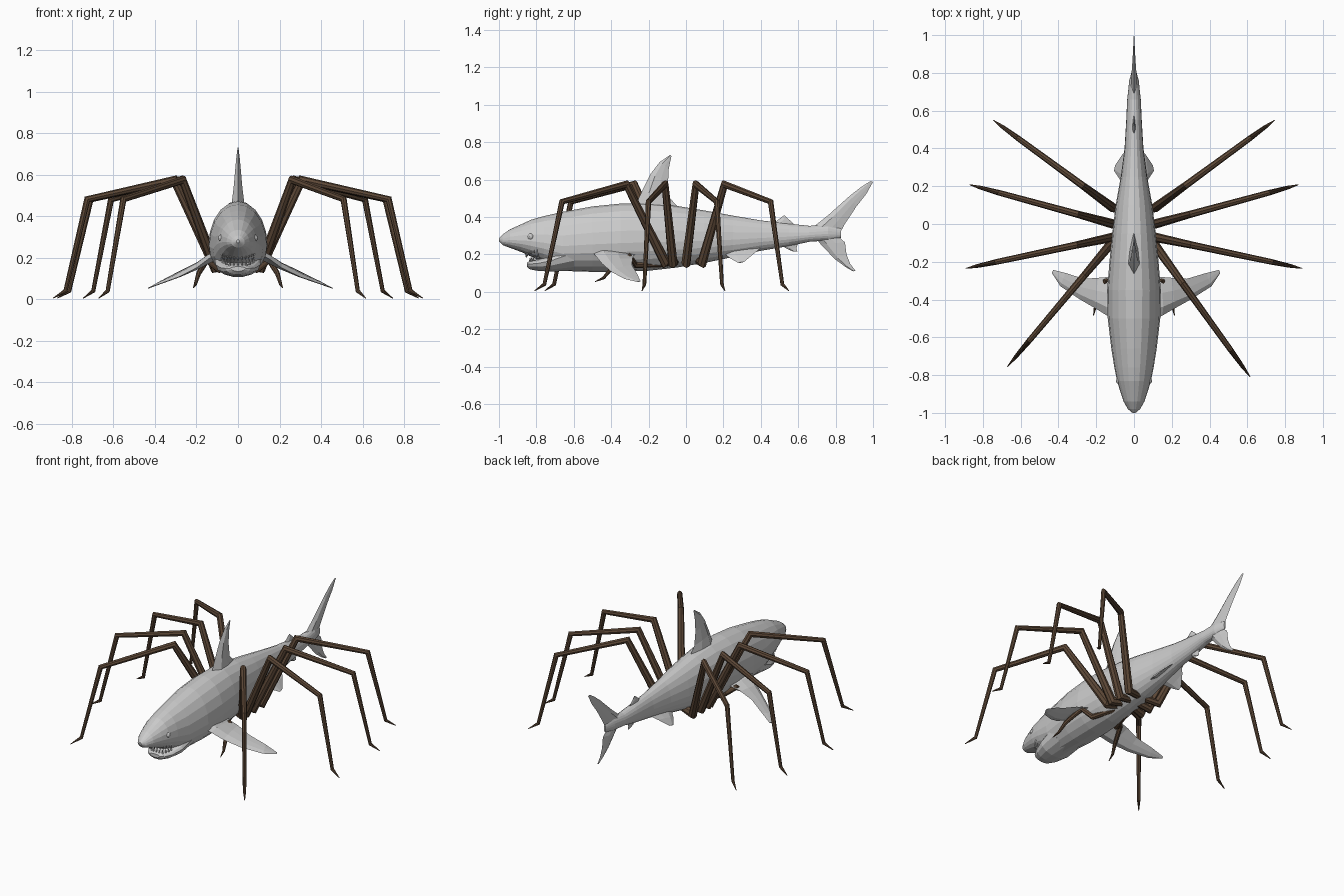
import bpy, bmesh
from math import sin, cos, pi, radians
from mathutils import Vector as V

if "Cube" in bpy.data.objects:
    bpy.data.objects.remove(bpy.data.objects["Cube"])

brown = bpy.data.materials.new("dark_brown")
brown.diffuse_color = (0.11, 0.065, 0.038, 1)
brown.use_nodes = True
brown.node_tree.nodes["Principled BSDF"].inputs["Base Color"].default_value = brown.diffuse_color


def finish(bm, name, mat=None):
    bmesh.ops.recalc_face_normals(bm, faces=bm.faces)
    me = bpy.data.meshes.new(name)
    bm.to_mesh(me)
    bm.free()
    ob = bpy.data.objects.new(name, me)
    bpy.context.collection.objects.link(ob)
    if mat:
        me.materials.append(mat)
    return ob


def loft(name, rings, mat=None):
    """Skin a list of equal-length rings and cap both ends."""
    bm = bmesh.new()
    vs = [[bm.verts.new(p) for p in r] for r in rings]
    n = len(vs[0])
    for a, b in zip(vs, vs[1:]):
        for i in range(n):
            j = (i + 1) % n
            bm.faces.new((a[i], a[j], b[j], b[i]))
    bm.faces.new(vs[0])
    bm.faces.new(vs[-1])
    return finish(bm, name, mat)


def body_ring(y, zb, zt, hw, n=20, mid=0.42):
    zc = zb + mid * (zt - zb)
    ring = []
    for i in range(n):
        a = 2 * pi * i / n
        s = sin(a)
        ring.append((hw * cos(a), y, zc + s * ((zt - zc) if s > 0 else (zc - zb))))
    return ring


def fin(name, sections, normal):
    """Sections are (leading point, trailing point, half thickness)."""
    n = V(normal).normalized()
    rings = []
    for lead, trail, t in sections:
        a, b = V(lead), V(trail)
        f, r = a.lerp(b, 0.25), a.lerp(b, 0.6)
        rings.append([a, f + n * t, r + n * t * 0.7, b, r - n * t * 0.7, f - n * t])
    loft(name, rings)


def flat_fin(name, rows):
    """Upright fin on the centre line: rows of (y, z, y, z, half thickness)."""
    fin(name, [((0, a, b), (0, c, d), t) for a, b, c, d, t in rows], (1, 0, 0))


def limb(name, pts, radii, n=8):
    """Jointed tapering tube with mitred knees."""
    pts = [V(p) for p in pts]
    rings = []
    for i, (p, r) in enumerate(zip(pts, radii)):
        d0 = (p - pts[i - 1]).normalized() if i else (pts[1] - p).normalized()
        d1 = (pts[i + 1] - p).normalized() if i < len(pts) - 1 else d0
        t = (d0 + d1).normalized()
        h = pts[-1] - pts[0]
        side = V((h.y, -h.x, 0)).normalized()
        up = side.cross(t).normalized() / max(t.dot(d0), 0.6)
        rings.append([p + r * (side * cos(2 * pi * k / n) + up * sin(2 * pi * k / n))
                      for k in range(n)])
    loft(name, rings, brown)


# Body: y, bottom, top, half width
loft("body", [body_ring(*s) for s in [
    (-1.0, .272, .288, .008), (-.98, .25, .307, .032), (-.94, .235, .335, .055),
    (-.88, .213, .362, .075), (-.83, .19, .385, .09), (-.76, .16, .405, .104),
    (-.66, .112, .428, .12), (-.5, .107, .457, .139), (-.35, .108, .472, .142),
    (-.2, .113, .475, .13), (-.05, .13, .46, .115), (.1, .155, .435, .097),
    (.25, .186, .408, .07), (.4, .22, .382, .05), (.55, .245, .365, .041),
    (.66, .268, .353, .036), (.76, .275, .36, .025), (.83, .29, .34, .006)]])

# Lower jaw and teeth
loft("lower_jaw", [body_ring(*s, n=14, mid=.65) for s in [
    (-.85, .135, .158, .035), (-.835, .12, .165, .06), (-.79, .111, .175, .085),
    (-.72, .107, .2, .108), (-.6, .112, .26, .115)]])


def teeth(name, count, rx, ry, y0, z0, rise, length):
    bm = bmesh.new()
    for i in range(count):
        a = radians(-75 + 150 * i / (count - 1))
        x, y, z = rx * sin(a), y0 - ry * cos(a), z0 + rise * sin(a) ** 2
        base = [bm.verts.new((x + .007 * cos(k * pi / 2), y + .007 * sin(k * pi / 2), z))
                for k in range(4)]
        tip = bm.verts.new((x, y, z + length))
        bm.faces.new(base)
        for k in range(4):
            bm.faces.new((base[k], base[(k + 1) % 4], tip))
    finish(bm, name)


teeth("upper_teeth", 13, .085, .08, -.775, .212, .035, -.034)
teeth("lower_teeth", 11, .078, .06, -.775, .155, .025, .028)

# Fins on the centre line
flat_fin("dorsal_fin", [
    (-.28, .44, -.02, .43, .034), (-.235, .54, -.085, .5, .022),
    (-.19, .63, -.096, .585, .014), (-.14, .695, -.092, .66, .008),
    (-.085, .732, -.078, .725, .002)])
flat_fin("second_dorsal_fin", [
    (.46, .36, .59, .35, .01), (.505, .395, .575, .365, .006), (.525, .41, .545, .392, .002)])
flat_fin("anal_fin", [
    (.5, .255, .6, .26, .01), (.54, .23, .59, .235, .005), (.57, .217, .595, .217, .002)])
flat_fin("tail_fin", [
    (.985, .592, 1.0, .588, .002), (.935, .56, .965, .525, .004),
    (.875, .513, .91, .455, .007), (.76, .41, .85, .364, .014),
    (.66, .33, .813, .297, .02), (.72, .255, .85, .265, .014),
    (.795, .176, .858, .2, .008), (.85, .135, .878, .15, .005),
    (.893, .11, .907, .112, .002)])

# Paired parts
for side, s in (("right", 1), ("left", -1)):
    k = s if s > 0 else -.95

    fin(side + "_pectoral_fin", [
        ((k * .09, -.51, .225), (k * .09, -.26, .205), .022),
        ((k * .15, -.485, .195), (k * .14, -.28, .195), .02),
        ((k * .21, -.45, .152), (k * .2, -.285, .18), .015),
        ((k * .3, -.4, .108), (k * .28, -.29, .145), .01),
        ((k * .41, -.33, .07), (k * .38, -.26, .095), .006),
        ((k * .457, -.26, .053), (k * .45, -.243, .056), .002)], (s * .45, -.2, 1))
    fin(side + "_pelvic_fin", [
        ((s * .035, .2, .21), (s * .03, .4, .235), .012),
        ((s * .075, .235, .18), (s * .06, .37, .21), .008),
        ((s * .105, .28, .155), (s * .1, .31, .16), .002)], (s * .6, 0, 1))

    # Eye set into the side of the head
    bm = bmesh.new()
    bmesh.ops.create_uvsphere(bm, u_segments=10, v_segments=6, radius=.018)
    bmesh.ops.translate(bm, vec=(s * .078, -.83, .295), verts=bm.verts)
    finish(bm, side + "_eye")

    # Legs: base y, foot x, foot y, first knee fraction
    front = (-.11, .615, -.81, .3) if s > 0 else (-.09, .67, -.755, .28)
    for i, (y0, fx, fy, k1) in enumerate([
            front, (-.07, .89, -.235, .255), (.0, .87, .208, .255), (.085, .745, .55, .26)]):
        def at(t, z):
            return (s * (.11 + (fx - .11) * t), y0 + (fy - y0) * t, z)
        limb(f"{side}_leg_{i + 1}",
             [(s * .03, y0 * .8, .165), at(0, .155), at(k1, .575), at(.79, .482),
              at(.925, .04), at(1, .006)],
             [.022, .025, .019, .015, .01, .002])

    # Short feeler beside the jaw side of the legs
    limb(side + "_feeler",
         [(s * .04, -.12, .15), (s * .09, -.27, .145), (s * .15, -.3, .19),
          (s * .19, -.4, .125), (s * .205, -.44, .075), (s * .215, -.485, .055)],
         [.018, .016, .014, .012, .008, .002])
